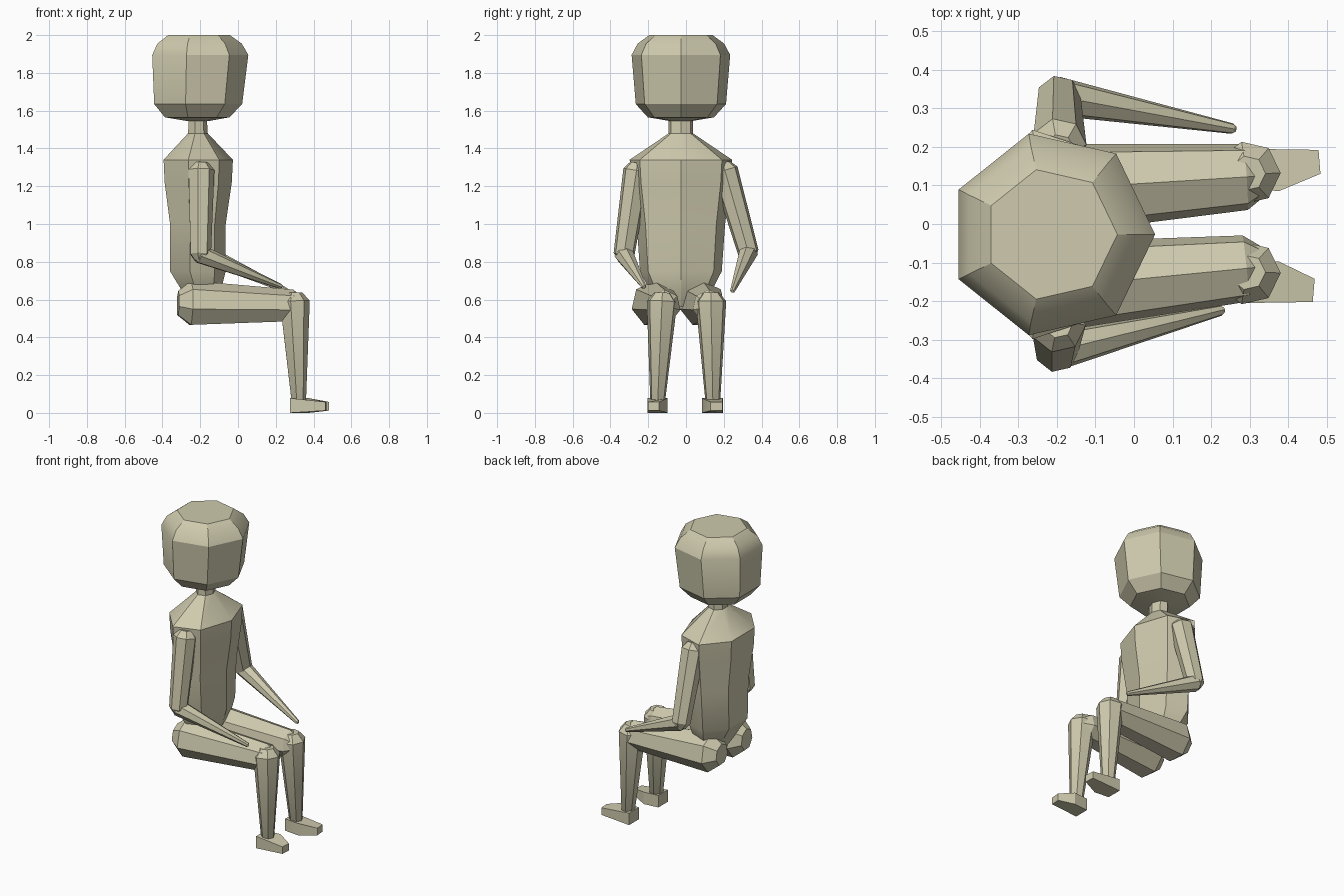
import bpy, bmesh, math
from mathutils import Vector

if "Cube" in bpy.data.objects:
    bpy.data.objects.remove(bpy.data.objects["Cube"])

mat = bpy.data.materials.new("pale khaki")
mat.diffuse_color = (0.62, 0.59, 0.42, 1)
mat.use_nodes = True
mat.node_tree.nodes["Principled BSDF"].inputs["Base Color"].default_value = mat.diffuse_color


def finish(name, bm):
    bmesh.ops.recalc_face_normals(bm, faces=bm.faces[:])
    me = bpy.data.meshes.new(name)
    bm.to_mesh(me)
    bm.free()
    me.materials.append(mat)
    ob = bpy.data.objects.new(name, me)
    bpy.context.collection.objects.link(ob)
    bpy.ops.object.select_all(action='DESELECT')
    ob.select_set(True)
    bpy.context.view_layer.objects.active = ob
    bpy.ops.object.shade_smooth_by_angle(angle=math.radians(30))
    return ob


def loft(name, rings, u, v, sides=7):
    """Skin capped rings (centre, radius along u, radius along v)."""
    bm = bmesh.new()
    loops = []
    for c, ru, rv in rings:
        loops.append([bm.verts.new(Vector(c) + u * ru * math.cos(a) + v * rv * math.sin(a))
                      for a in (2 * math.pi * i / sides for i in range(sides))])
    for a, b in zip(loops, loops[1:]):
        for i in range(sides):
            j = (i + 1) % sides
            bm.faces.new((a[i], a[j], b[j], b[i]))
    bm.faces.new(loops[0])
    bm.faces.new(loops[-1])
    return finish(name, bm)


def limb(name, p, q, rp, rq, up, sides=7):
    """Tapered limb with chamfered ends; one ridge points towards 'up'."""
    p, q = Vector(p), Vector(q)
    d = (q - p).normalized()
    u = Vector(up)
    u = (u - d * u.dot(d)).normalized()
    rings = [(p - d * rp * .55, rp * .55, rp * .55), (p, rp, rp),
             (q, rq, rq), (q + d * rq * .6, rq * .55, rq * .55)]
    return loft(name, rings, u, d.cross(u), sides)


X, Y, Z = Vector((1, 0, 0)), Vector((0, 1, 0)), Vector((0, 0, 1))

# Head: rounded heptagonal block
loft("head", [((cx, -.027, z), r, r) for cx, z, r in (
    (-.215, 1.545, .06), (-.225, 1.565, .18), (-.223, 1.635, .245), (-.213, 1.895, .276 * .97),
    (-.215, 1.955, .235), (-.215, 2.0, .172))], X, Y)

# Torso with sloping shoulders and neck
loft("torso_and_neck", [((cx, -.027, z), rx, ry) for cx, z, rx, ry in (
    (-.2, .56, .06, .09), (-.2, .65, .11, .17), (-.22, .75, .155, .222),
    (-.22, 1.0, .155, .24), (-.22, 1.22, .187, .27), (-.22, 1.34, .193, .278),
    (-.215, 1.48, .055, .066), (-.215, 1.56, .05, .066))], X, Y)

# Per side: hip, knee, shin ends, shoulder, elbow, wrist
sides = {
    "left": ((-.25, .088, .577), (.29, .122, .565), (.297, .132, .59), (.32, .142, .06),
             (-.195, .205, 1.285), (-.195, .33, .85), (.255, .247, .648)),
    "right": ((-.25, -.168, .577), (.29, -.115, .565), (.297, -.127, .59), (.32, -.15, .06),
              (-.197, -.262, 1.285), (-.2, -.328, .84), (.225, -.224, .67)),
}
for side, (hip, knee, top, ankle, shoulder, elbow, wrist) in sides.items():
    limb(side + "_thigh", hip, knee, .123, .088, (0, 0, 1))
    limb(side + "_shin", top, ankle, .083, .04, (1, 0, 0))
    limb(side + "_upper_arm", shoulder, elbow, .072, .057, (1, 0, 0))
    limb(side + "_forearm", elbow, wrist, .052, .014, (0, 0, 1))

    # Foot: wedge narrowing towards the toes
    s = 1 if side == "left" else -1
    outer, inner = (.195, .085) if s > 0 else (-.205, -.097)
    tip = .478 if s > 0 else .463
    toe_in = inner + s * .045
    bm = bmesh.new()
    bot = [bm.verts.new(c) for c in ((.275, outer, 0), (.275 + .1, inner, 0),
                                     (tip + .005, toe_in, .012), (tip, outer - s * .003, .012))]
    heel = bm.verts.new((.275, inner + s * .01, 0))
    bot.insert(1, heel)
    upper = [bm.verts.new((v.co.x, v.co.y, .058 if v.co.x > .45 else .078)) for v in bot]
    bm.faces.new(bot)
    bm.faces.new(upper)
    for i in range(5):
        j = (i + 1) % 5
        bm.faces.new((bot[i], bot[j], upper[j], upper[i]))
    finish(side + "_foot", bm)
